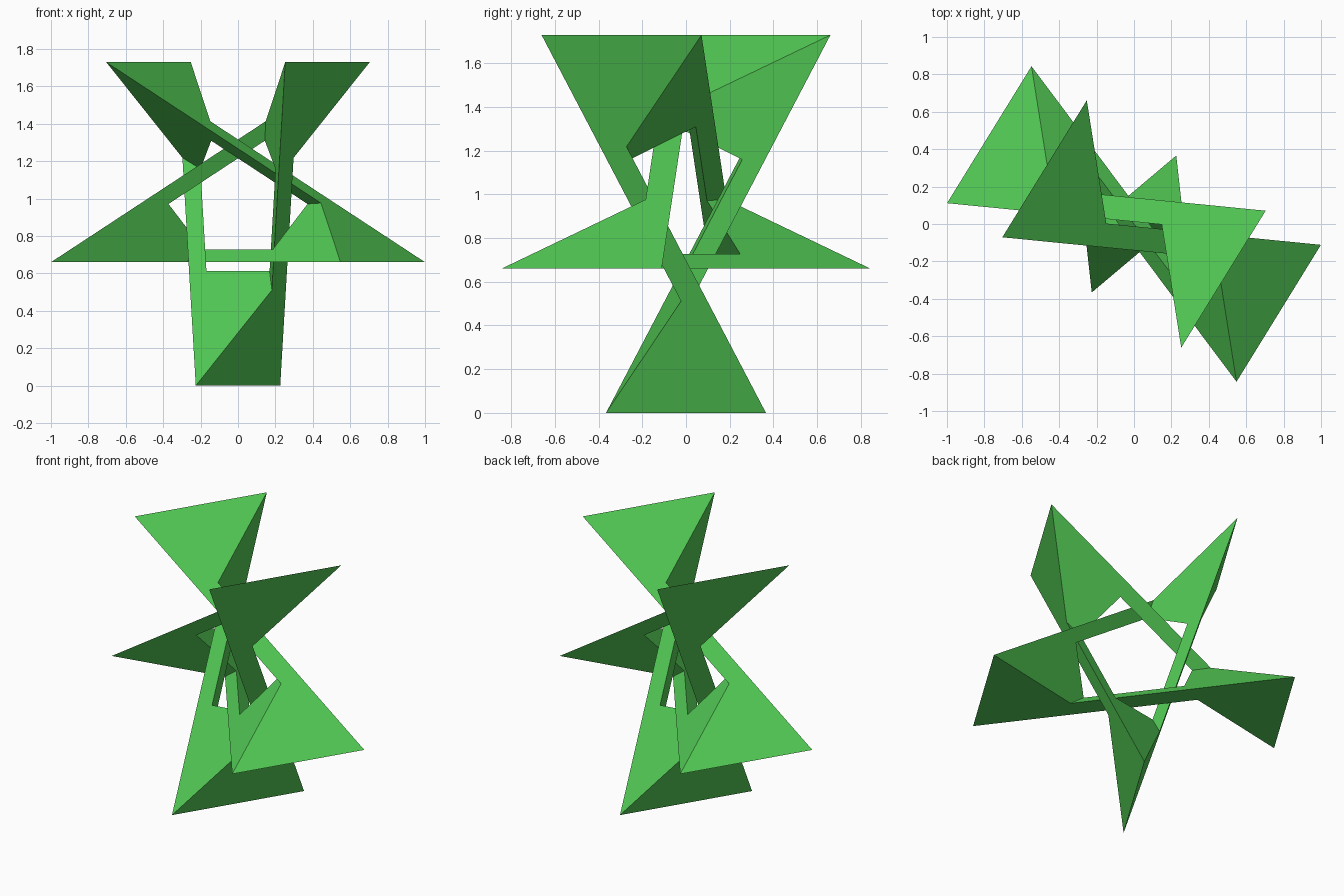
import bpy, bmesh
from math import sin, cos, pi, radians
from mathutils import Vector

if "Cube" in bpy.data.objects:
    bpy.data.objects.remove(bpy.data.objects["Cube"])

R, H = 0.956, 0.43      # tip circle radius, half length of each tip edge
C, S = 0.344, 0.885     # radius of the inner tip ridge, slant of the side planes

A = Vector((0.525, 0.851, 0)).normalized()   # ring axis, along the tip edges
B = Vector((A.y, -A.x, 0))                   # horizontal, across the axis


def place(p, k):
    """Turn a point (along axis, across, down from centre) by k fifths, into world space."""
    u, v, d = p
    t = 2 * pi * k / 5
    return A * u + B * (v * cos(t) + d * sin(t)) + Vector((0, 0, R - d * cos(t) + v * sin(t)))


# One tip: its edge end, the outer bar corner and the inner ridge end
q = H / (R - C)
dv, dw = R * sin(radians(144)), R * (1 - cos(radians(144)))
m, n = S * dv, q * dw
t = (n - m) / (2 * n)
outer = (-H + t * (m + n), t * dv, R - t * dw)
c36, s36 = cos(pi / 5), sin(pi / 5)
tau = (-H + q * (R + c36 * C) - S * s36 * C) / (S * (1 + c36) + q * s36)
ridge = (S * tau, tau, C)
tip = (-H, 0, R)

bm = bmesh.new()
vert = {}
for k in range(5):
    for name, p in (("tip", tip), ("outer", outer), ("ridge", ridge)):
        for side in (0, 1):           # the second is the half-turn copy
            f = -1 if side else 1
            vert[name, side, k] = bm.verts.new(place((f * p[0], f * p[1], p[2]), k))


def face(*keys):
    bm.faces.new([vert[n, s, k % 5] for n, s, k in keys])


for k in range(5):
    # outer face joining a tip to the tip two places on
    face(("tip", 0, k), ("tip", 1, k), ("outer", 1, k + 2),
         ("tip", 1, k + 2), ("tip", 0, k + 2), ("outer", 0, k))
    # the two side faces of the tip, each running on along a bar
    for s, step in ((0, 3), (1, 2)):
        face(("tip", s, k), ("outer", s, k), ("ridge", s, k),
             ("ridge", 1 - s, k), ("ridge", s, k + step), ("outer", s, k + step))

bmesh.ops.recalc_face_normals(bm, faces=bm.faces)
if bm.calc_volume(signed=True) < 0:
    bmesh.ops.reverse_faces(bm, faces=bm.faces)
# concave hexagons are split cleanly into triangles
bmesh.ops.triangulate(bm, faces=bm.faces, ngon_method='EAR_CLIP')

mesh = bpy.data.meshes.new("twisted_star_ring")
bm.to_mesh(mesh)
bm.free()
star = bpy.data.objects.new("twisted_star_ring", mesh)
bpy.context.collection.objects.link(star)

green = bpy.data.materials.new("green")
green.diffuse_color = (0.087, 0.597, 0.091, 1)
green.use_nodes = True
green.node_tree.nodes["Principled BSDF"].inputs["Base Color"].default_value = green.diffuse_color
mesh.materials.append(green)
